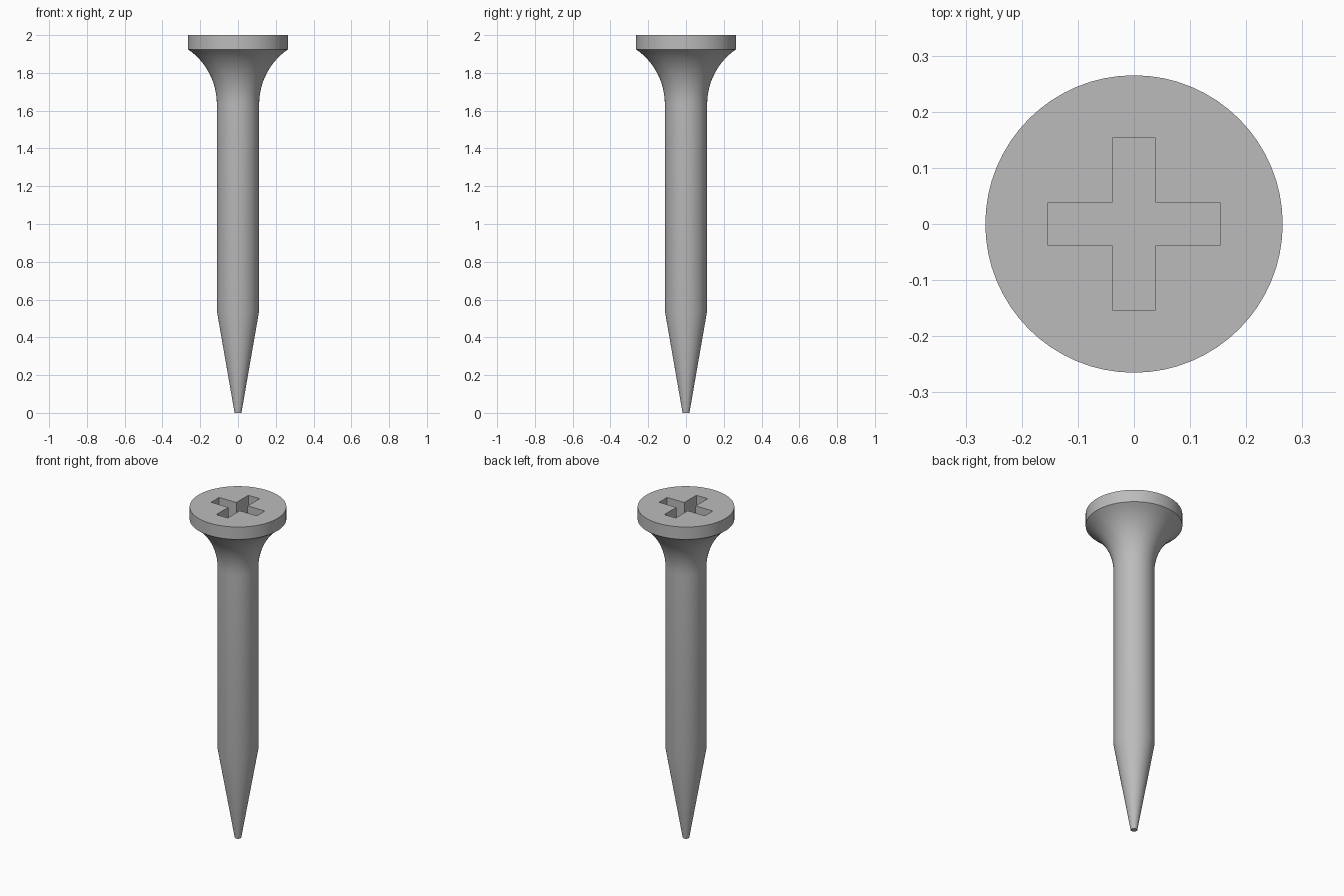
import bpy, bmesh, math

if "Cube" in bpy.data.objects:
    bpy.data.objects.remove(bpy.data.objects["Cube"], do_unlink=True)

SEGMENTS = 64
TIP_R, SHANK_R, HEAD_R = 0.018, 0.112, 0.265
TAPER_Z, NECK_Z, RIM_Z, TOP_Z = 0.54, 1.635, 1.925, 2.0
ARM, HALF_SLOT, SLOT_DEPTH = 0.153, 0.038, 0.1

# Single steel colour
steel = bpy.data.materials.new("steel_grey")
steel.use_nodes = True
colour = (0.5, 0.5, 0.5, 1)
steel.diffuse_color = colour
steel.node_tree.nodes["Principled BSDF"].inputs["Base Color"].default_value = colour


def make_object(name, bm):
    bmesh.ops.recalc_face_normals(bm, faces=bm.faces)
    mesh = bpy.data.meshes.new(name)
    bm.to_mesh(mesh)
    bm.free()
    mesh.materials.append(steel)
    obj = bpy.data.objects.new(name, mesh)
    bpy.context.collection.objects.link(obj)
    return obj


def neck_arc(steps=12):
    """Circular flare, tangent to the shank and ending at the rim."""
    run, rise = HEAD_R - SHANK_R, RIM_Z - NECK_Z
    radius = (run * run + rise * rise) / (2 * run)
    sweep = math.asin(rise / radius)
    angles = [sweep * i / steps for i in range(steps + 1)]
    return [(SHANK_R + radius * (1 - math.cos(a)), NECK_Z + radius * math.sin(a))
            for a in angles]


# Turned body: tip, shank, flared neck and flat head
profile = [(TIP_R, 0), (SHANK_R, TAPER_Z)] + neck_arc() + [(HEAD_R, TOP_Z)]
bm = bmesh.new()
rings = []
for r, z in profile:
    rings.append([bm.verts.new((r * math.cos(2 * math.pi * i / SEGMENTS),
                                r * math.sin(2 * math.pi * i / SEGMENTS), z))
                  for i in range(SEGMENTS)])
for low, high in zip(rings, rings[1:]):
    for i in range(SEGMENTS):
        j = (i + 1) % SEGMENTS
        bm.faces.new((low[i], low[j], high[j], high[i]))
bm.faces.new(rings[0][::-1])
bm.faces.new(rings[-1])
body = make_object("screw_body", bm)

# Cross-shaped cutter for the driver recess
bm = bmesh.new()
outline = []
for k in range(4):
    c, s = round(math.cos(k * math.pi / 2)), round(math.sin(k * math.pi / 2))
    for x, y in ((ARM, -HALF_SLOT), (ARM, HALF_SLOT), (HALF_SLOT, HALF_SLOT)):
        outline.append(bm.verts.new((c * x - s * y, s * x + c * y, TOP_Z - SLOT_DEPTH)))
base = bm.faces.new(outline)
top = bmesh.ops.extrude_face_region(bm, geom=[base])["geom"]
bmesh.ops.translate(bm, vec=(0, 0, SLOT_DEPTH * 2),
                    verts=[v for v in top if isinstance(v, bmesh.types.BMVert)])
cutter = make_object("recess_cutter", bm)
cutter.hide_render = True

# Cut the recess, then drop the cutter
cut = body.modifiers.new("recess", "BOOLEAN")
cut.operation = "DIFFERENCE"
cut.solver = "EXACT"
cut.object = cutter
bpy.ops.object.select_all(action="DESELECT")
body.select_set(True)
bpy.context.view_layer.objects.active = body
bpy.ops.object.modifier_apply(modifier=cut.name)
bpy.data.objects.remove(cutter, do_unlink=True)

# Smooth round surfaces, crisp rim and recess edges
bpy.ops.object.shade_smooth_by_angle(angle=math.radians(30))
